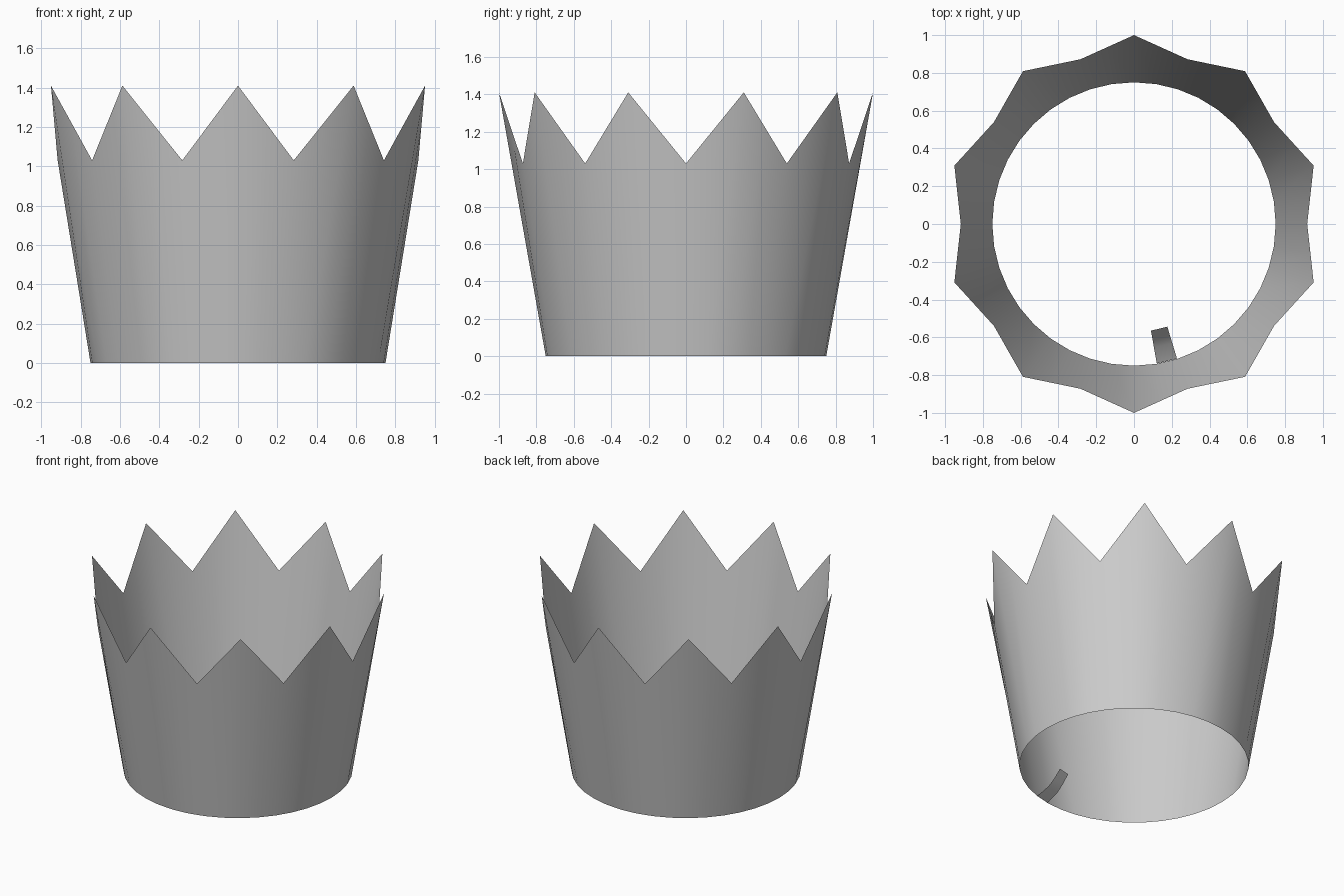
import bpy
import math
from mathutils import Vector

cube = bpy.data.objects.get("Cube")
if cube:
    bpy.data.objects.remove(cube, do_unlink=True)

SEGMENTS = 40
BASE_RADIUS = 0.75
TIP = (1.0, 1.41)        # radius, height
VALLEY = (0.917, 1.03)

grey = bpy.data.materials.new("plain grey")
grey.use_nodes = True
GREY = (0.6, 0.6, 0.6, 1)
grey.diffuse_color = GREY
grey.node_tree.nodes["Principled BSDF"].inputs["Base Color"].default_value = GREY


def polar(radius, angle, z):
    return Vector((radius * math.cos(angle), radius * math.sin(angle), z))


def add_sheet(name, rows, closed=False):
    """Skin a grid of points, given as rows of equal length."""
    n = len(rows[0])
    verts = [p for row in rows for p in row]
    faces = []
    for r in range(len(rows) - 1):
        for i in range(n if closed else n - 1):
            j = (i + 1) % n
            faces.append((r * n + i, r * n + j, (r + 1) * n + j, (r + 1) * n + i))
    mesh = bpy.data.meshes.new(name)
    mesh.from_pydata(verts, [], faces)
    mesh.materials.append(grey)
    mesh.shade_smooth()
    obj = bpy.data.objects.new(name, mesh)
    bpy.context.collection.objects.link(obj)
    return obj


# Flared wall with a zigzag rim: tips and valleys alternate, straight edges between
step = 2 * math.pi / SEGMENTS
angles = [math.pi / 2 + i * step for i in range(SEGMENTS)]
base = [polar(BASE_RADIUS, a, 0) for a in angles]
rim = [polar(*((TIP if i % 4 == 0 else VALLEY)[0], a,
               (TIP if i % 4 == 0 else VALLEY)[1])) for i, a in enumerate(angles)]
for i in range(1, SEGMENTS, 2):
    rim[i] = (rim[i - 1] + rim[(i + 1) % SEGMENTS]) / 2
add_sheet("crown_wall", [base, rim], closed=True)

# Small bent tab rising inwards from the bottom edge
TAB_ANGLE = math.radians(-76.5)
outward = polar(1, TAB_ANGLE, 0)
across = Vector((-outward.y, outward.x, 0))
tab_profile = [(0.746, 0.0, 0.055), (0.66, 0.045, 0.05), (0.615, 0.09, 0.047), (0.57, 0.15, 0.045)]
tab_rows = []
for radius, z, half_width in tab_profile:
    centre = outward * radius + Vector((0, 0, z))
    tab_rows.append([centre - across * half_width, centre + across * half_width])
add_sheet("inner_tab", tab_rows)
